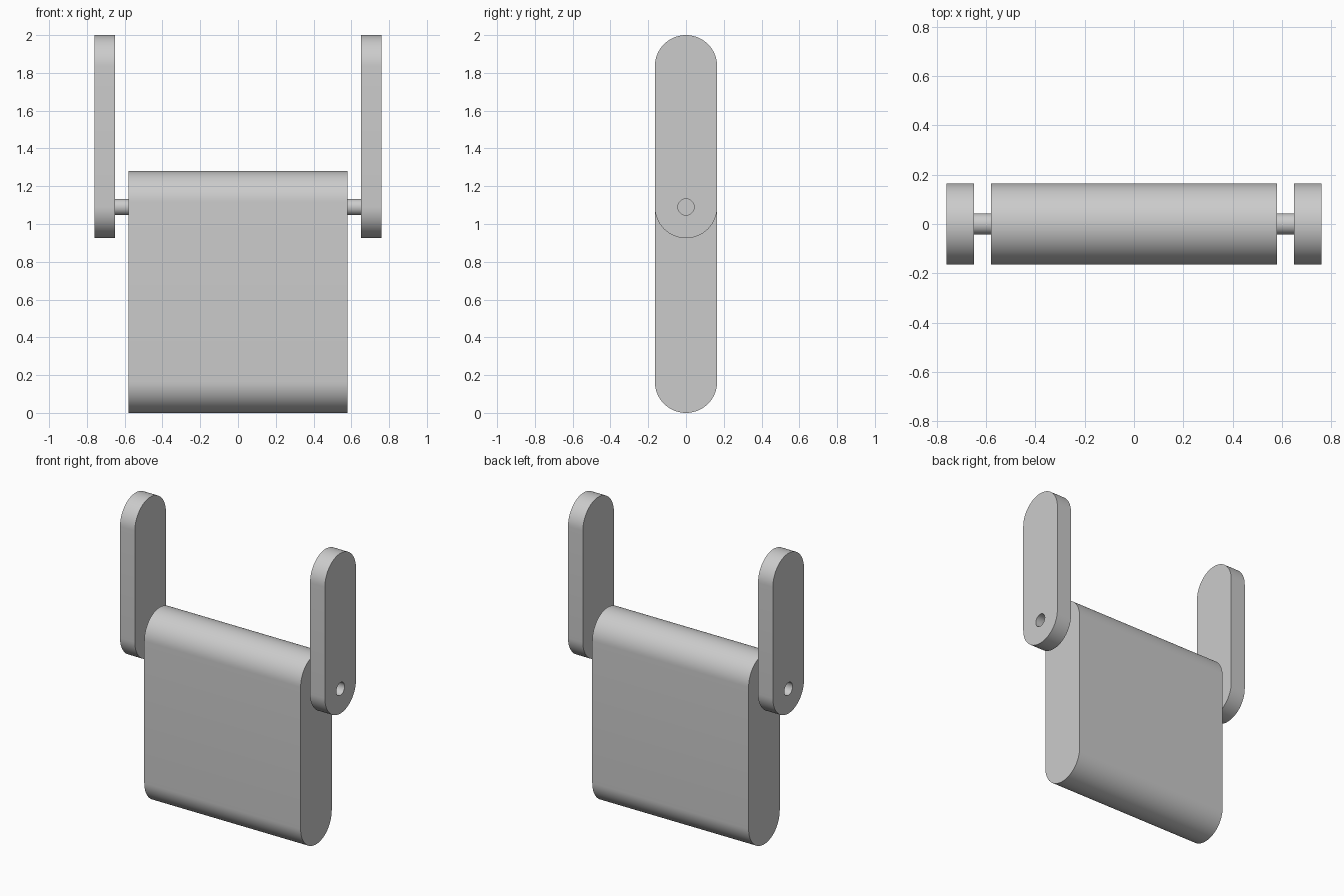
import bpy, bmesh
from math import pi, cos, sin, radians

if "Cube" in bpy.data.objects:
    bpy.data.objects.remove(bpy.data.objects["Cube"], do_unlink=True)

SEG = 32                 # segments per half circle
RADIUS = 0.165           # rounded end radius of body and arms
PIN_R, PIN_Z = 0.043, 1.09

grey = bpy.data.materials.new("light_grey")
grey.use_nodes = True
colour = (0.6, 0.6, 0.6, 1)
grey.diffuse_color = colour
grey.node_tree.nodes["Principled BSDF"].inputs["Base Color"].default_value = colour


def slot_profile(z0, z1):
    """Vertical slot outline in (y, z): top half circle, then bottom one."""
    return [(RADIUS * cos(half * pi + i * pi / SEG),
             (z0 + RADIUS if half else z1 - RADIUS) + RADIUS * sin(half * pi + i * pi / SEG))
            for half in (0, 1) for i in range(SEG + 1)]


def circle_profile():
    n = 2 * (SEG + 1)
    return [(PIN_R * cos((k + 0.5) * 2 * pi / n), PIN_Z + PIN_R * sin((k + 0.5) * 2 * pi / n))
            for k in range(n)]


def prism(name, x0, x1, outer, inner=None):
    """Extrude an outline along x, with an optional through hole."""
    bm = bmesh.new()
    n = len(outer)

    def ring(points, x):
        return [bm.verts.new((x, y, z)) for y, z in points]

    def bridge(a, b):
        for i in range(n):
            j = (i + 1) % n
            bm.faces.new((a[i], a[j], b[j], b[i]))

    a, b = ring(outer, x0), ring(outer, x1)
    bridge(a, b)
    if inner:
        c, d = ring(inner, x0), ring(inner, x1)
        bridge(c, d)
        bridge(a, c)
        bridge(b, d)
    else:
        bm.faces.new(a)
        bm.faces.new(b)
    bmesh.ops.recalc_face_normals(bm, faces=bm.faces)
    mesh = bpy.data.meshes.new(name)
    bm.to_mesh(mesh)
    bm.free()
    mesh.materials.append(grey)
    obj = bpy.data.objects.new(name, mesh)
    bpy.context.collection.objects.link(obj)
    bpy.ops.object.select_all(action="DESELECT")
    obj.select_set(True)
    bpy.context.view_layer.objects.active = obj
    bpy.ops.object.shade_smooth_by_angle(angle=radians(30))
    return obj


# Wide rounded body
prism("body", -0.58, 0.58, slot_profile(0, 1.28))

# Pivot pins and drilled arms on both sides
for side, s in (("left", 1), ("right", -1)):
    prism(side + "_pin", s * 0.57, s * 0.65, circle_profile())
    prism(side + "_arm", s * 0.65, s * 0.76, slot_profile(0.925, 2.0), circle_profile())
